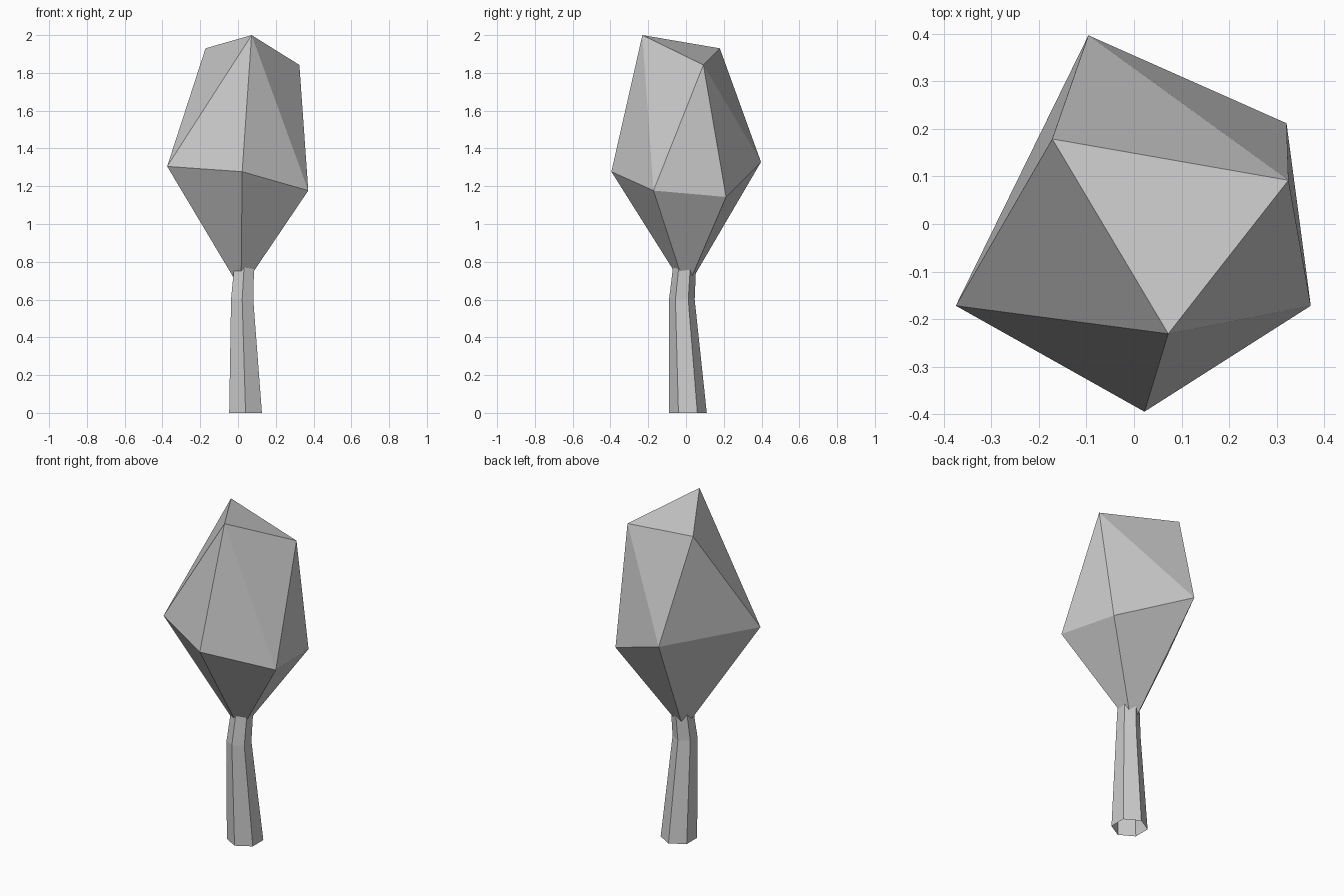
import bpy
from math import cos, sin, pi

if "Cube" in bpy.data.objects:
    bpy.data.objects.remove(bpy.data.objects["Cube"])


def add_mesh(name, verts, faces):
    mesh = bpy.data.meshes.new(name)
    mesh.from_pydata(verts, [], faces)
    mesh.update()
    obj = bpy.data.objects.new(name, mesh)
    bpy.context.collection.objects.link(obj)
    return obj


# Trunk: bent, tapering hexagonal tube, open at the ends
SIDES = 6
rings = [(0.04, 0.01, 0.0, 0.10), (0.022, -0.022, 0.60, 0.068), (0.032, -0.008, 0.77, 0.061)]
verts = [(x + r * cos(pi / 2 + 2 * pi * i / SIDES), y + r * sin(pi / 2 + 2 * pi * i / SIDES), z)
         for x, y, z, r in rings for i in range(SIDES)]
faces = []
for k in range(len(rings) - 1):
    for i in range(SIDES):
        a, b = k * SIDES + i, k * SIDES + (i + 1) % SIDES
        faces.append((a, b, b + SIDES, a + SIDES))
add_mesh("trunk", verts, faces)

# Foliage: bottom tip, five-point belt, three-point top
tip = [(0.016, 0.0, 0.65)]
belt = [(-0.375, -0.172, 1.305), (0.022, -0.395, 1.277), (0.372, -0.172, 1.177),
        (0.321, 0.212, 1.143), (-0.096, 0.397, 1.328)]
top = [(0.072, -0.231, 2.0), (0.325, 0.092, 1.842), (-0.172, 0.179, 1.93)]
faces = [(0, 1 + (i + 1) % 5, 1 + i) for i in range(5)]
faces += [(1, 2, 6), (2, 3, 6), (3, 7, 6), (3, 4, 7), (4, 5, 7),
          (5, 8, 7), (5, 1, 8), (1, 6, 8), (6, 7, 8)]
add_mesh("foliage", tip + belt + top, faces)
